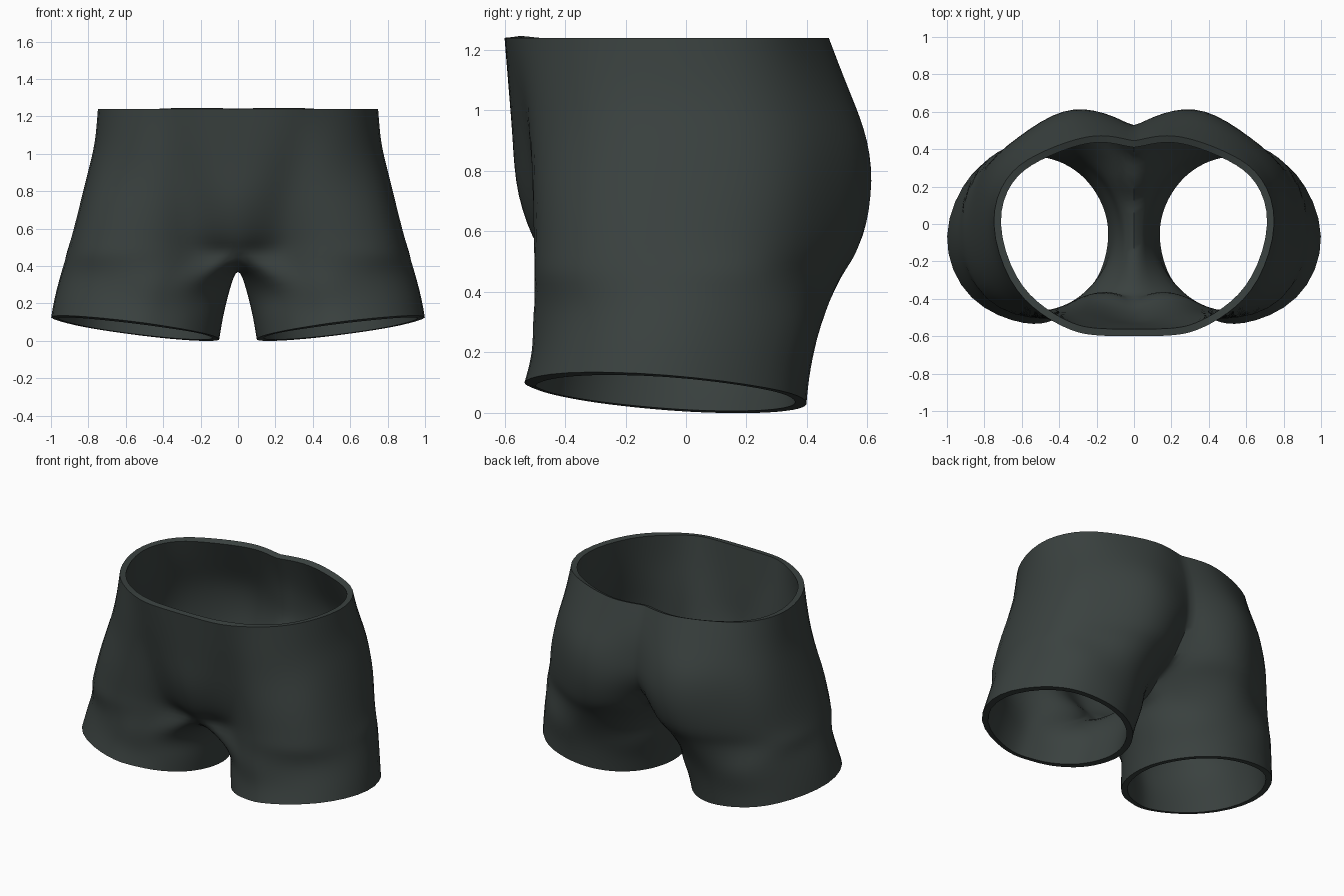
import bpy, bmesh
from math import sin, cos, radians
from mathutils import Vector

cube = bpy.data.objects.get("Cube")
if cube:
    bpy.data.objects.remove(cube)

fabric = bpy.data.materials.new("dark_grey_fabric")
fabric.use_nodes = True
colour = (0.042, 0.053, 0.050, 1)
fabric.diffuse_color = colour
fabric.node_tree.nodes["Principled BSDF"].inputs["Base Color"].default_value = colour
fabric.node_tree.nodes["Principled BSDF"].inputs["Roughness"].default_value = 0.8

# Half outlines of the hips, front centre round the side to back centre
hips = {
    0.45: [(0, -.42), (.12, -.4), (.27, -.425), (.48, -.503), (.79, -.4), (.915, -.08),
           (.86, .24), (.62, .42), (.36, .52), (.12, .38), (0, .19)],
    0.55: [(0, -.49), (.13, -.46), (.28, -.445), (.48, -.503), (.78, -.39), (.89, -.07),
           (.83, .25), (.62, .45), (.36, .57), (.13, .5), (0, .36)],
    0.72: [(0, -.553), (.14, -.525), (.29, -.485), (.48, -.505), (.75, -.37), (.845, -.05),
           (.8, .27), (.62, .46), (.38, .6), (.16, .585), (0, .5)],
    0.90: [(0, -.572), (.16, -.555), (.31, -.515), (.49, -.5), (.72, -.32), (.8, -.02),
           (.76, .27), (.58, .47), (.36, .59), (.16, .58), (0, .525)],
    1.06: [(0, -.585), (.18, -.575), (.33, -.54), (.5, -.49), (.69, -.3), (.765, 0),
           (.72, .25), (.55, .43), (.33, .53), (.15, .535), (0, .505)],
    1.24: [(0, -.6), (.2, -.595), (.34, -.565), (.5, -.475), (.66, -.3), (.75, 0),
           (.68, .24), (.52, .37), (.3, .455), (.14, .47), (0, .445)],
}
# Seam under the body, back to front
crotch = [(0, .05, .385), (0, -.12, .37), (0, -.29, .385)]
# Leg rings: height, inner x, outer x, front y, back y, sideways tilt, front tilt
legs = [
    (.067, .10, 1.0, -.53, .40, .058, .035),
    (.18, .08, .98, -.505, .415, .052, .03),
    (.31, .045, .95, -.50, .445, .045, .02),
]
angles = [-135, -120, -105, -85, -45, 0, 45, 75, 100, 120, 138, 158, 180, 205]


def leg_ring(z, x0, x1, y0, y1, side, front):
    ring = []
    for a in map(radians, angles):
        ring.append(((x0 + x1) / 2 + (x1 - x0) / 2 * cos(a),
                     (y0 + y1) / 2 + (y1 - y0) / 2 * sin(a),
                     z + side * cos(a) - front * sin(a)))
    return ring


def bridge(bm, low, high, closed, flip):
    n = len(high)
    for j in range(n if closed else n - 1):
        k = (j + 1) % n
        quad = [low[j], low[k], high[k], high[j]]
        bm.faces.new(quad[::-1] if flip else quad)


# Left and right halves, joined on the centre seam
bm = bmesh.new()
for s in (1, -1):
    rows = [leg_ring(*leg) for leg in legs]
    rows += [[(x, y, z) for x, y in outline] for z, outline in hips.items()]
    first_hip = len(legs)
    rows[first_hip] += crotch
    rows = [[bm.verts.new((s * x, y, z)) for x, y, z in row] for row in rows]
    for i in range(len(rows) - 1):
        bridge(bm, rows[i], rows[i + 1], i < first_hip, s < 0)
bmesh.ops.remove_doubles(bm, verts=bm.verts[:], dist=0.001)

# Crisp cleft along the back seam
crease = bm.edges.layers.float.new("crease_edge")
for e in bm.edges:
    if all(abs(v.co.x) < 0.001 and v.co.y > 0.3 for v in e.verts):
        e[crease] = 0.5
cage = bpy.data.meshes.new("shorts")
bm.to_mesh(cage)
bm.free()
cage.materials.append(fabric)
shorts = bpy.data.objects.new("shorts", cage)
bpy.context.collection.objects.link(shorts)
smooth = shorts.modifiers.new("smooth", 'SUBSURF')
smooth.levels = smooth.render_levels = 2


def evaluated():
    cage.update()
    bpy.context.view_layer.update()
    return shorts.evaluated_get(bpy.context.evaluated_depsgraph_get())


# Adjust the cage so the smoothed cloth passes through the outlines
targets = [v.co.copy() for v in cage.vertices]
for step in range(3):
    reached = [Vector(v.co) for v in evaluated().data.vertices[:len(targets)]]
    for v, target, got in zip(cage.vertices, targets, reached):
        v.co += target - got

# Cloth thickness, inward from the outer surface
cloth = shorts.modifiers.new("cloth", 'SOLIDIFY')
cloth.thickness = 0.038
cloth.offset = -1
final = bpy.data.meshes.new_from_object(evaluated())
shorts.modifiers.clear()
shorts.data = final
final.name = "shorts_cloth"

bpy.context.view_layer.objects.active = shorts
shorts.select_set(True)
bpy.ops.object.shade_smooth_by_angle(angle=radians(50))
